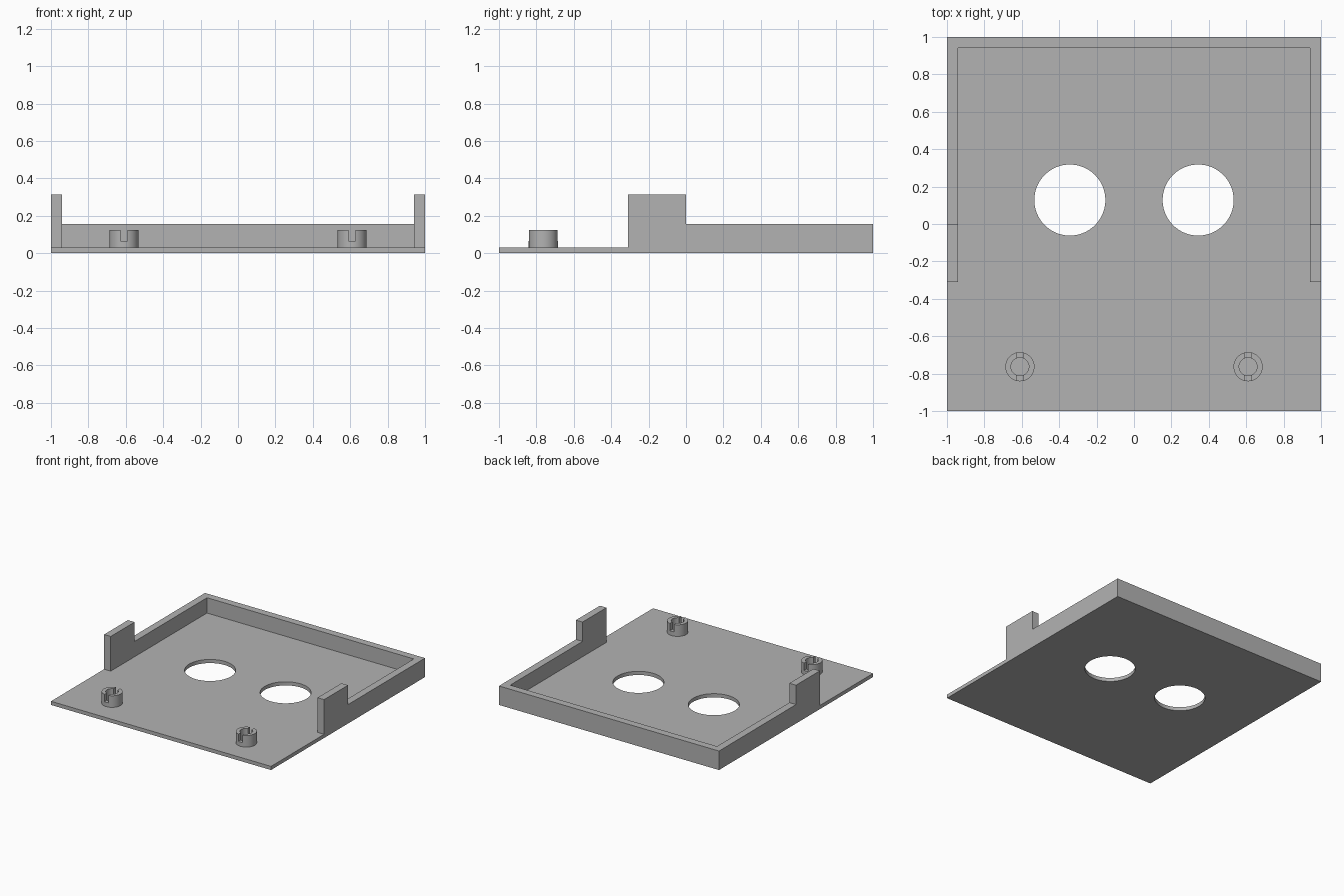
import bpy
import bmesh

if "Cube" in bpy.data.objects:
    bpy.data.objects.remove(bpy.data.objects["Cube"], do_unlink=True)

PLATE_TOP, RIM_TOP, TAB_TOP, POST_TOP = 0.03, 0.156, 0.315, 0.125
WALL, WALL_FRONT = 0.06, -0.31

grey = bpy.data.materials.new("plain grey")
grey.use_nodes = True
colour = (0.45, 0.45, 0.45, 1)
grey.diffuse_color = colour
grey.node_tree.nodes["Principled BSDF"].inputs["Base Color"].default_value = colour


def prism(name, outline, z0, z1):
    """Extrude a counter-clockwise plan outline from z0 to z1."""
    bm = bmesh.new()
    face = bm.faces.new([bm.verts.new((x, y, z0)) for x, y in outline])
    top = bmesh.ops.extrude_face_region(bm, geom=[face])["geom"]
    for v in top:
        if isinstance(v, bmesh.types.BMVert):
            v.co.z = z1
    bmesh.ops.recalc_face_normals(bm, faces=bm.faces)
    mesh = bpy.data.meshes.new(name)
    bm.to_mesh(mesh)
    bm.free()
    ob = bpy.data.objects.new(name, mesh)
    bpy.context.collection.objects.link(ob)
    mesh.materials.append(grey)
    return ob


def box(name, x0, x1, y0, y1, z0, z1):
    return prism(name, [(x0, y0), (x1, y0), (x1, y1), (x0, y1)], z0, z1)


def cylinder(name, x, y, radius, z0, z1, sides=64):
    bpy.ops.mesh.primitive_cylinder_add(vertices=sides, radius=radius, depth=z1 - z0,
                                        location=(x, y, (z0 + z1) / 2))
    ob = bpy.context.object
    ob.name = name
    ob.data.materials.append(grey)
    return ob


def cut(target, cutters):
    """Subtract the cutters, then discard them."""
    bpy.ops.object.select_all(action='DESELECT')
    bpy.context.view_layer.objects.active = target
    target.select_set(True)
    for c in cutters:
        c.hide_render = True
        mod = target.modifiers.new("cut", 'BOOLEAN')
        mod.operation, mod.solver, mod.object = 'DIFFERENCE', 'EXACT', c
        bpy.ops.object.modifier_apply(modifier=mod.name)
        bpy.data.objects.remove(c, do_unlink=True)
    bpy.ops.object.shade_smooth_by_angle(angle=0.5)


# Base plate with two round openings
plate = box("base_plate", -1, 1, -1, 1, 0, PLATE_TOP)
cut(plate, [cylinder("opening_cutter", s * 0.343, 0.128, 0.19, -0.1, 0.1)
            for s in (-1, 1)])

# U-shaped rim around the back and sides
inner = 1 - WALL
prism("rim_wall", [(-1, WALL_FRONT), (-inner, WALL_FRONT), (-inner, inner), (inner, inner),
                   (inner, WALL_FRONT), (1, WALL_FRONT), (1, 1), (-1, 1)], PLATE_TOP, RIM_TOP)

for side, s in (("right", -1), ("left", 1)):
    # Raised tab at the front end of the side wall
    x0, x1 = sorted((s * inner, s))
    box(side + "_tab", x0, x1, WALL_FRONT, 0, RIM_TOP, TAB_TOP)

    # Hollow post with a slot across its top
    px, py = s * 0.61, -0.763
    post = cylinder(side + "_slotted_post", px, py, 0.078, PLATE_TOP, POST_TOP, 48)
    cut(post, [cylinder("bore_cutter", px, py, 0.048, 0, 0.2, 48),
               box("slot_cutter", px - 0.018, px + 0.018, py - 0.1, py + 0.1, 0.065, 0.2)])
